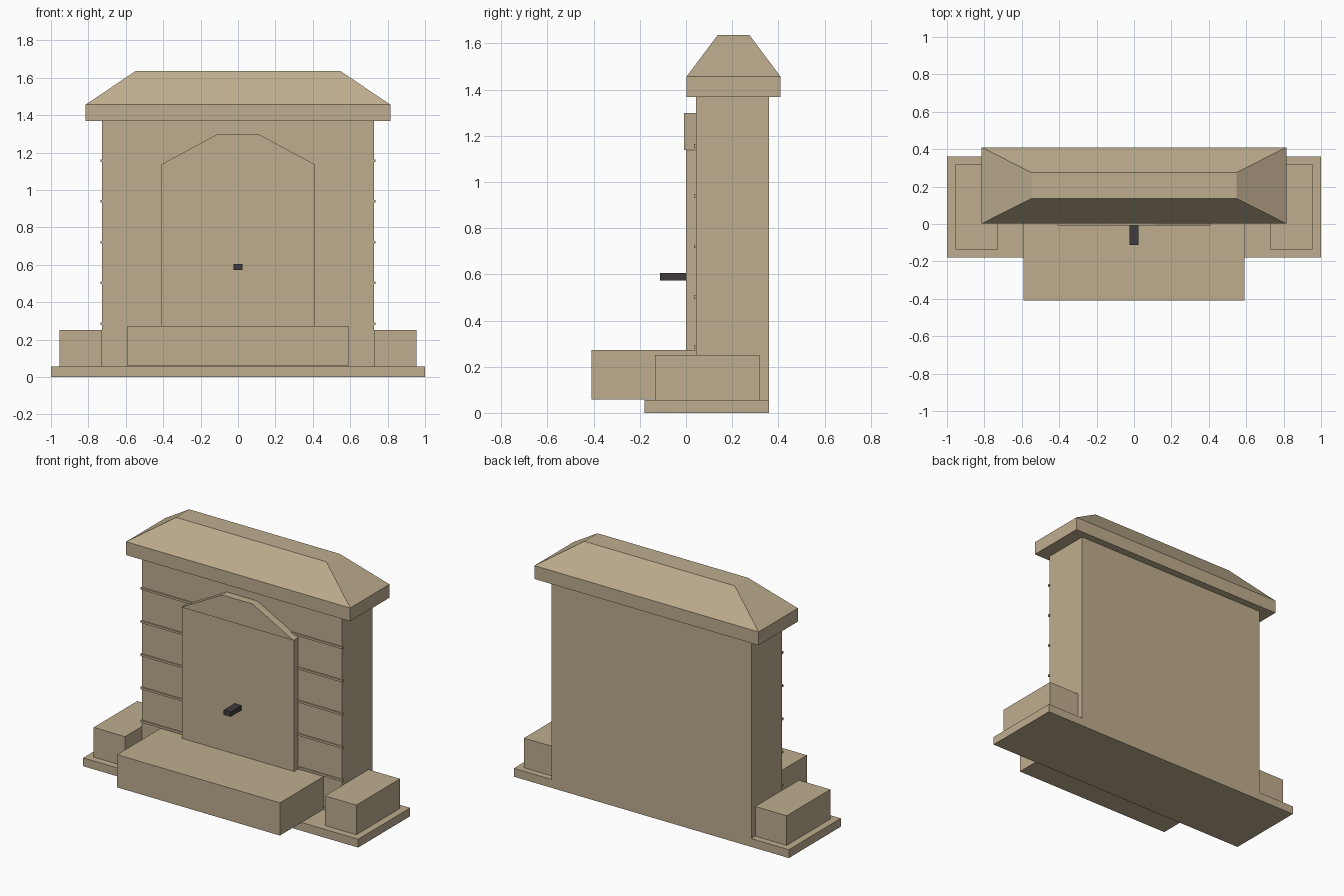
import bpy, bmesh

if "Cube" in bpy.data.objects:
    bpy.data.objects.remove(bpy.data.objects["Cube"])


def material(name, rgb):
    m = bpy.data.materials.new(name)
    m.diffuse_color = (*rgb, 1)
    m.use_nodes = True
    m.node_tree.nodes["Principled BSDF"].inputs["Base Color"].default_value = m.diffuse_color
    return m


stone = material("sandstone", (0.52, 0.423, 0.275))
iron = material("dark iron", (0.05, 0.044, 0.046))


def finish(name, bm, mat):
    bmesh.ops.recalc_face_normals(bm, faces=bm.faces)
    me = bpy.data.meshes.new(name)
    bm.to_mesh(me)
    bm.free()
    me.materials.append(mat)
    ob = bpy.data.objects.new(name, me)
    bpy.context.collection.objects.link(ob)
    return ob


def loft(name, rings, mat=stone):
    """Join matching rings of points and cap both ends."""
    bm = bmesh.new()
    loops = [[bm.verts.new(p) for p in ring] for ring in rings]
    n = len(loops[0])
    for a, b in zip(loops, loops[1:]):
        for i in range(n):
            j = (i + 1) % n
            bm.faces.new((a[i], a[j], b[j], b[i]))
    bm.faces.new(loops[0])
    bm.faces.new(loops[-1])
    return finish(name, bm, mat)


def rect(x0, x1, y0, y1, z):
    return [(x0, y0, z), (x1, y0, z), (x1, y1, z), (x0, y1, z)]


def box(name, x, y, z, mat=stone):
    return loft(name, [rect(*x, *y, z[0]), rect(*x, *y, z[1])], mat)


# Base slab and main wall
box("base_slab", (-1, 1), (-0.18, 0.36), (0, 0.055))
box("wall", (-0.727, 0.727), (0.043, 0.36), (0.055, 1.37))

# Basin block in front, overhanging the slab
box("basin", (-0.592, 0.592), (-0.41, 0.043), (0.058, 0.273))

# Seat blocks either side
for side, s in (("left", -1), ("right", 1)):
    box("seat_block_" + side, sorted((s * 0.727, s * 0.955)),
        (-0.135, 0.318), (0.055, 0.25))

# Raised courses across the wall
for i in range(6):
    z = 0.067 + i * 0.218
    box(f"course_{i + 1}", (-0.735, 0.735), (0.035, 0.046), (z - 0.007, z + 0.007))

# Front panel with a slightly proud pediment
box("panel", (-0.408, 0.408), (0, 0.043), (0.273, 1.138))
outline = [(-0.408, 1.138), (0.408, 1.138), (0.11, 1.298), (-0.11, 1.298)]
loft("pediment", [[(x, y, z) for x, z in outline] for y in (-0.008, 0.043)])

# Coping stone with a hipped, flat-topped cap
loft("coping", [rect(-0.815, 0.815, 0.002, 0.41, 1.368),
                rect(-0.815, 0.815, 0.002, 0.41, 1.456),
                rect(-0.547, 0.547, 0.137, 0.275, 1.636)])

# Water spout
box("spout", (-0.025, 0.025), (-0.113, 0.005), (0.573, 0.605), iron)
